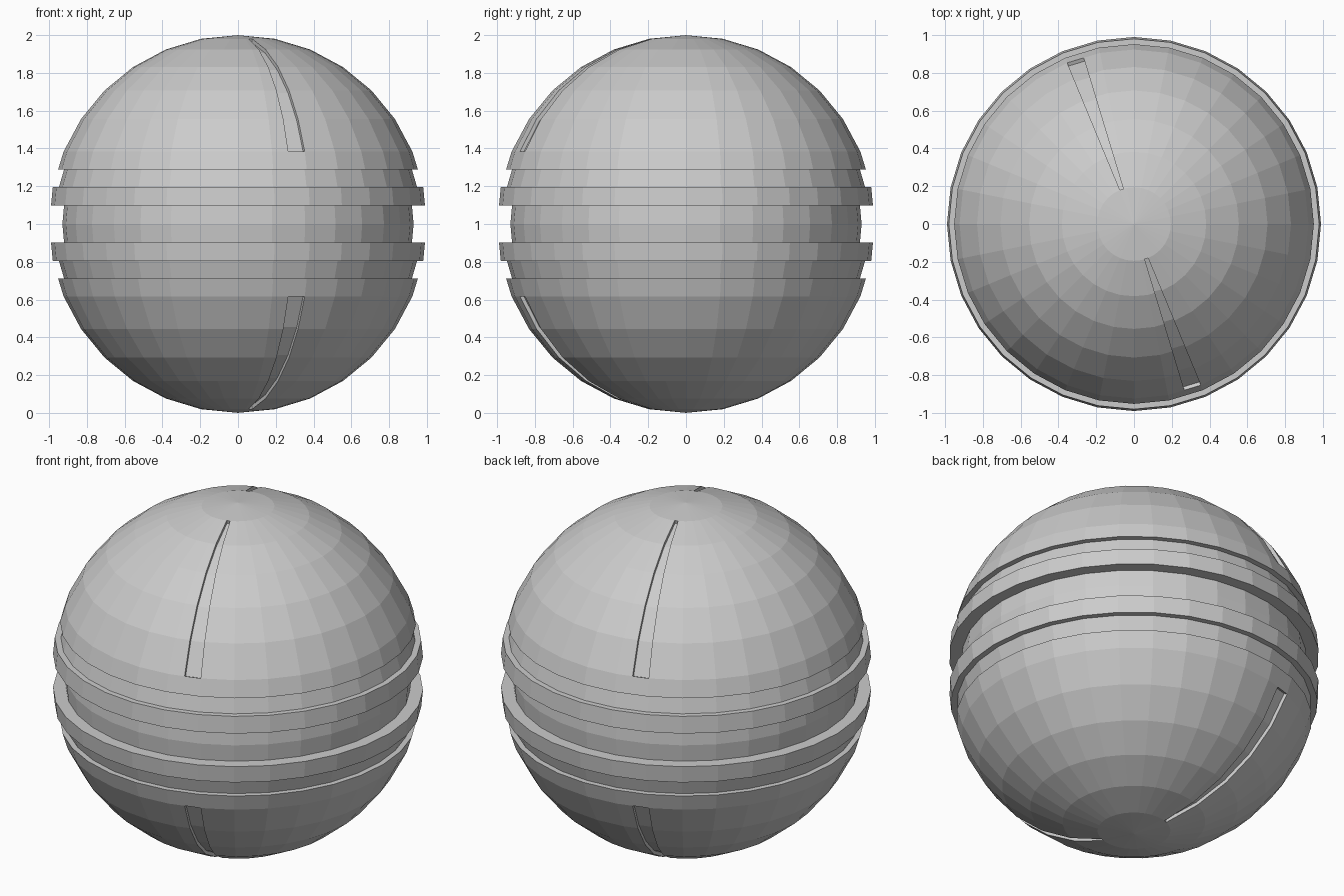
import bpy
import bmesh
from math import cos, sin, pi
from mathutils import Vector

cube = bpy.data.objects.get("Cube")
if cube:
    bpy.data.objects.remove(cube)

SEGMENTS, RINGS = 32, 16
STEP = pi / RINGS                       # angle between rings and between meridians
Z1, Z2 = sin(STEP), sin(2 * STEP)       # heights of the first rings off the equator
BAND_LOW, BAND_HIGH, CAP_EDGE = Z1 / 2, Z1, (Z1 + Z2) / 2


def grey_material():
    mat = bpy.data.materials.new("plain_grey")
    colour = (0.6, 0.6, 0.6, 1)
    mat.use_nodes = True
    mat.diffuse_color = colour
    mat.node_tree.nodes["Principled BSDF"].inputs["Base Color"].default_value = colour
    return mat


def split(bm, faces, point, normal):
    """Cut the given faces with a plane."""
    edges = {e for f in faces for e in f.edges}
    verts = {v for f in faces for v in f.verts}
    bmesh.ops.bisect_plane(bm, geom=list(faces) + list(edges) + list(verts),
                           plane_co=point, plane_no=normal, dist=1e-5)


def recess(bm, rule, scale):
    """Sink the faces whose centre passes the rule, leaving square walls."""
    faces = [f for f in bm.faces if rule(f.calc_center_median())]
    new = bmesh.ops.extrude_face_region(bm, geom=faces)["geom"]
    bmesh.ops.delete(bm, geom=[f for f in faces if f.is_valid], context='FACES')
    for v in new:
        if isinstance(v, bmesh.types.BMVert):
            v.co = Vector(a * b for a, b in zip(v.co, scale))


bm = bmesh.new()
bmesh.ops.create_uvsphere(bm, u_segments=SEGMENTS, v_segments=RINGS, radius=1)

# Edges of the raised bands and of the two caps
for z in (BAND_LOW, CAP_EDGE):
    for side in (-1, 1):
        split(bm, bm.faces[:], (0, 0, side * z), (0, 0, 1))

# Narrow slots: half a meridian column, front and back, on both caps
mid, centre = 1.5 * STEP, 1.75 * STEP
across = Vector((cos(mid), sin(mid), 0))
along = Vector((sin(mid), -cos(mid), 0))


def in_column(c):
    return abs(c.dot(across)) < 0.25 * STEP * abs(c.dot(along)) and Z2 < abs(c.z) < cos(STEP)


split(bm, [f for f in bm.faces if in_column(f.calc_center_median())], (0, 0, 0), across)
slot_across = Vector((cos(centre), sin(centre), 0))
slot_along = Vector((sin(centre), -cos(centre), 0))
recess(bm, lambda c: Z2 < abs(c.z) < cos(STEP)
       and abs(c.dot(slot_across)) < 0.15 * STEP * abs(c.dot(slot_along)),
       (0.98, 0.98, 0.98))

# Deep groove between the bands, shallow grooves beside the caps
recess(bm, lambda c: abs(c.z) < BAND_LOW - 0.01, (0.93, 0.93, 1))
recess(bm, lambda c: BAND_HIGH + 0.01 < abs(c.z) < CAP_EDGE - 0.01
       and c.xy.length > 0.9, (0.967, 0.967, 1))

bmesh.ops.recalc_face_normals(bm, faces=bm.faces[:])
mesh = bpy.data.meshes.new("grooved_ball")
bm.to_mesh(mesh)
bm.free()
mesh.materials.append(grey_material())
ball = bpy.data.objects.new("grooved_ball", mesh)
ball.location.z = 1
bpy.context.collection.objects.link(ball)
